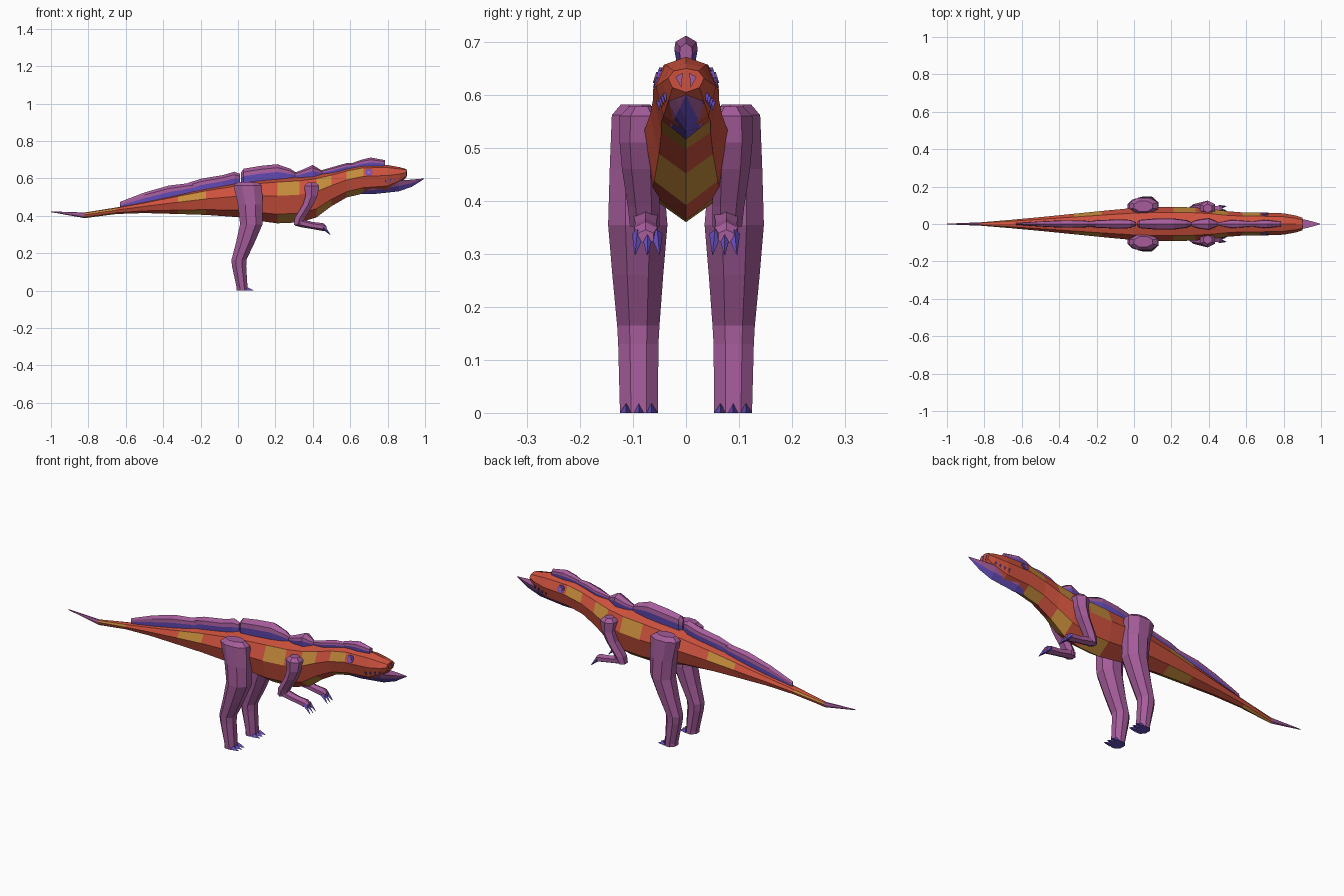
import bpy, bmesh, math
from mathutils import Vector

if "Cube" in bpy.data.objects:
    bpy.data.objects.remove(bpy.data.objects["Cube"])


def mat(name, rgb):
    m = bpy.data.materials.new(name)
    m.diffuse_color = (*[(c / 255) ** 2.2 for c in rgb], 1)
    m.use_nodes = True
    m.node_tree.nodes["Principled BSDF"].inputs["Base Color"].default_value = m.diffuse_color
    return m


RED = mat("red_skin", (204, 82, 64))
MUSTARD = mat("mustard_stripe", (196, 138, 62))
PURPLE = mat("purple", (164, 93, 154))
VIOLET = mat("violet", (104, 80, 190))


def build(name, rings, mats, rule=None):
    """Skin a list of rings; rule(segment, side, centre, normal) picks the material."""
    bm = bmesh.new()
    vs = [[bm.verts.new(p) for p in r] for r in rings]
    n = len(rings[0])
    tags = {}
    for i in range(len(vs) - 1):
        for j in range(n):
            k = (j + 1) % n
            f = bm.faces.new((vs[i][j], vs[i][k], vs[i + 1][k], vs[i + 1][j]))
            tags[f] = (i, j)
    for r, i in ((vs[0], -1), (vs[-1], len(vs))):
        tags[bm.faces.new(r)] = (i, -1)
    bmesh.ops.recalc_face_normals(bm, faces=bm.faces)
    if rule:
        for f, (i, j) in tags.items():
            f.material_index = rule(i, j, f.calc_center_median(), f.normal)
    me = bpy.data.meshes.new(name)
    bm.to_mesh(me)
    bm.free()
    for m in mats:
        me.materials.append(m)
    ob = bpy.data.objects.new(name, me)
    bpy.context.collection.objects.link(ob)
    return ob


def section(x, top, bottom, w):
    """Eight-sided body section: back, shoulder, flank, lower flank, belly."""
    h = top - bottom
    half = [(0.68 * w, bottom + 0.9 * h), (w, bottom + 0.6 * h), (0.75 * w, bottom + 0.2 * h)]
    pts = [(0, top)] + half + [(0, bottom)] + [(-y, z) for y, z in reversed(half)]
    return [(x, y, z) for y, z in pts]


def oval(cx, cy, z, rx, ry, n=8):
    k = 1 / math.cos(math.pi / n)
    return [(cx + rx * k * math.cos((j + .5) * 2 * math.pi / n),
             cy + ry * k * math.sin((j + .5) * 2 * math.pi / n), z) for j in range(n)]


def spike(name, base, tip, r, m):
    """Four-sided claw from base to tip."""
    base, tip = Vector(base), Vector(tip)
    d = (tip - base).normalized()
    side = d.cross(Vector((0, 0, 1))).normalized()
    up = side.cross(d)
    ring = lambda c, s: [c + s * (side * a + up * b) for a, b in ((1, 0), (0, 1), (-1, 0), (0, -1))]
    return build(name, [ring(base, r), ring(tip, r * .06)], [m])


# Body from tail to snout: x, top, bottom, half width
BODY = [(-1.0, .424, .420, .002), (-.82, .418, .388, .009), (-.65, .445, .410, .023),
        (-.5, .475, .415, .037), (-.32, .515, .410, .055), (-.17, .548, .405, .070),
        (0, .580, .393, .086), (.1, .594, .375, .091), (.21, .605, .360, .092),
        (.33, .612, .365, .088), (.42, .622, .392, .080), (.5, .636, .452, .068),
        (.58, .655, .498, .062), (.67, .672, .520, .062), (.8, .672, .532, .057),
        (.865, .660, .570, .045), (.9, .650, .605, .034)]
STRIPED = {-.82, -.32, .21, .42, .58}


def body_rule(i, j, c, n):
    if i <= 0:
        return 2
    if i < len(BODY) - 1 and BODY[i][0] in STRIPED and j in (1, 3, 4, 6):
        return 1
    return 0


build("body", [section(*s) for s in BODY], [RED, MUSTARD, PURPLE], body_rule)

# Lower jaw: a pointed wedge, x, top, bottom, half width
JAW = [(.64, .545, .516, .02), (.72, .560, .516, .045), (.86, .588, .531, .034),
       (.93, .594, .556, .02), (.995, .600, .597, .002)]
build("lower_jaw", [[(x, w, t), (x, .6 * w, (t + b) / 2), (x, 0, b), (x, -.6 * w, (t + b) / 2),
                     (x, -w, t)] for x, t, b, w in JAW],
      [PURPLE, VIOLET], lambda i, j, c, n: 1 if j in (1, 2) else 0)


def back_height(x):
    for a, b in zip(BODY, BODY[1:]):
        if a[0] <= x <= b[0]:
            return a[1] + (b[1] - a[1]) * (x - a[0]) / (b[0] - a[0])


# Ridge plates along the back: x, peak height, half width
RIDGES = [
    [(-.63, .475, .004), (-.5, .525, .014), (-.37, .562, .020), (-.26, .575, .018), (-.2, .578, .008)],
    [(-.27, .575, .008), (-.2, .598, .020), (-.08, .618, .025), (-.02, .636, .022), (.01, .625, .008)],
    [(.015, .630, .008), (.03, .652, .022), (.12, .667, .030), (.21, .676, .030), (.28, .652, .020), (.31, .632, .008)],
    [(.30, .630, .008), (.34, .645, .022), (.40, .672, .032), (.44, .648, .014), (.45, .640, .008)],
    [(.45, .645, .008), (.52, .665, .022), (.58, .682, .018), (.65, .686, .012)],
    [(.62, .686, .010), (.66, .700, .018), (.71, .712, .022), (.785, .698, .012)]]
for k, ridge in enumerate(RIDGES):
    rings = []
    for x, z, w in ridge:
        b = back_height(x) - .012
        lo = b + .5 * (z - b)
        hi = b + .78 * (z - b)
        rings.append([(x, 0, z), (x, .9 * w, hi), (x, w, lo), (x, .8 * w, b),
                      (x, -.8 * w, b), (x, -w, lo), (x, -.9 * w, hi)])
    build(f"back_ridge_{k + 1}", rings, [PURPLE, VIOLET],
          lambda i, j, c, n: 1 if j in (2, 3, 4) else 0)

# Limb tables
LEG = [(.050, .095, .582, .050, .028), (.052, .098, .562, .076, .042), (.066, .094, .460, .066, .050),
       (.071, .091, .355, .060, .056), (.040, .091, .260, .050, .048), (.005, .090, .165, .040, .040),
       (.006, .090, .130, .038, .038), (.022, .089, .015, .029, .036), (.022, .089, 0, .030, .036)]
ARM = [(.394, .084, .578, .022, .020), (.394, .084, .560, .040, .036), (.394, .086, .510, .032, .034),
       (.375, .085, .460, .028, .031), (.332, .080, .390, .028, .026), (.318, .078, .352, .020, .024)]
FOREARM = [(.305, .366, .018), (.335, .362, .022), (.400, .348, .019), (.455, .340, .021), (.472, .332, .014)]

for s, side in ((-1, "right"), (1, "left")):
    build(f"{side}_leg", [oval(x, s * y, z, rx, ry) for x, y, z, rx, ry in LEG], [PURPLE, VIOLET],
          lambda i, j, c, n: 1 if c.z < .002 else 0)
    for t in (-1, 0, 1):
        # Toe claws, flat to the ground
        y = s * .089 + t * .024
        build(f"{side}_toe", [[(.04, y - .012, 0), (.04, y + .012, 0), (.05, y, .018)],
                              [(.084, y - .001, 0), (.084, y + .001, 0), (.084, y, .002)]], [VIOLET])
        # Finger claws
        y = s * .073 + t * .017
        spike(f"{side}_finger_claw", (.458, y, .338), (.494, y + t * .006, .298), .012, VIOLET)
    build(f"{side}_upper_arm", [oval(x, s * y, z, rx, ry, 6) for x, y, z, rx, ry in ARM], [PURPLE])
    build(f"{side}_forearm", [[(x, s * .076 + 1.2 * r * math.cos(a), z + r * math.sin(a))
                               for a in [(j + .5) * math.pi / 3 for j in range(6)]]
                              for x, z, r in FOREARM], [PURPLE])

    # Eye: violet rim with a red centre, lying on the flank above the jaw
    for r, out, m, part in ((.019, .003, VIOLET, "eye_rim"), (.010, .006, PURPLE, "eye")):
        ring = [(.70 + r * math.cos(j * math.pi / 4), r * math.sin(j * math.pi / 4)) for j in range(8)]
        surf = lambda z: .0615 - .32 * (z + .025)
        build(f"{side}_{part}", [[(x, s * (surf(z) + o), .633 + z) for x, z in ring]
                                 for o in (-.003, out)], [m])

    # Nostril plate on the snout end
    tri = [(.006, .642), (.020, .634), (.009, .614)]
    build(f"{side}_nostril", [[(x, s * y, z) for y, z in tri] for x in (.898, .903)], [PURPLE])

    # Small teeth along the lip
    for k in range(4):
        x = .79 + k * .024
        spike(f"{side}_tooth", (x, s * (.052 - k * .004), .588 + k * .005),
              (x + .002, s * (.050 - k * .004), .570 + k * .005), .006, VIOLET)
